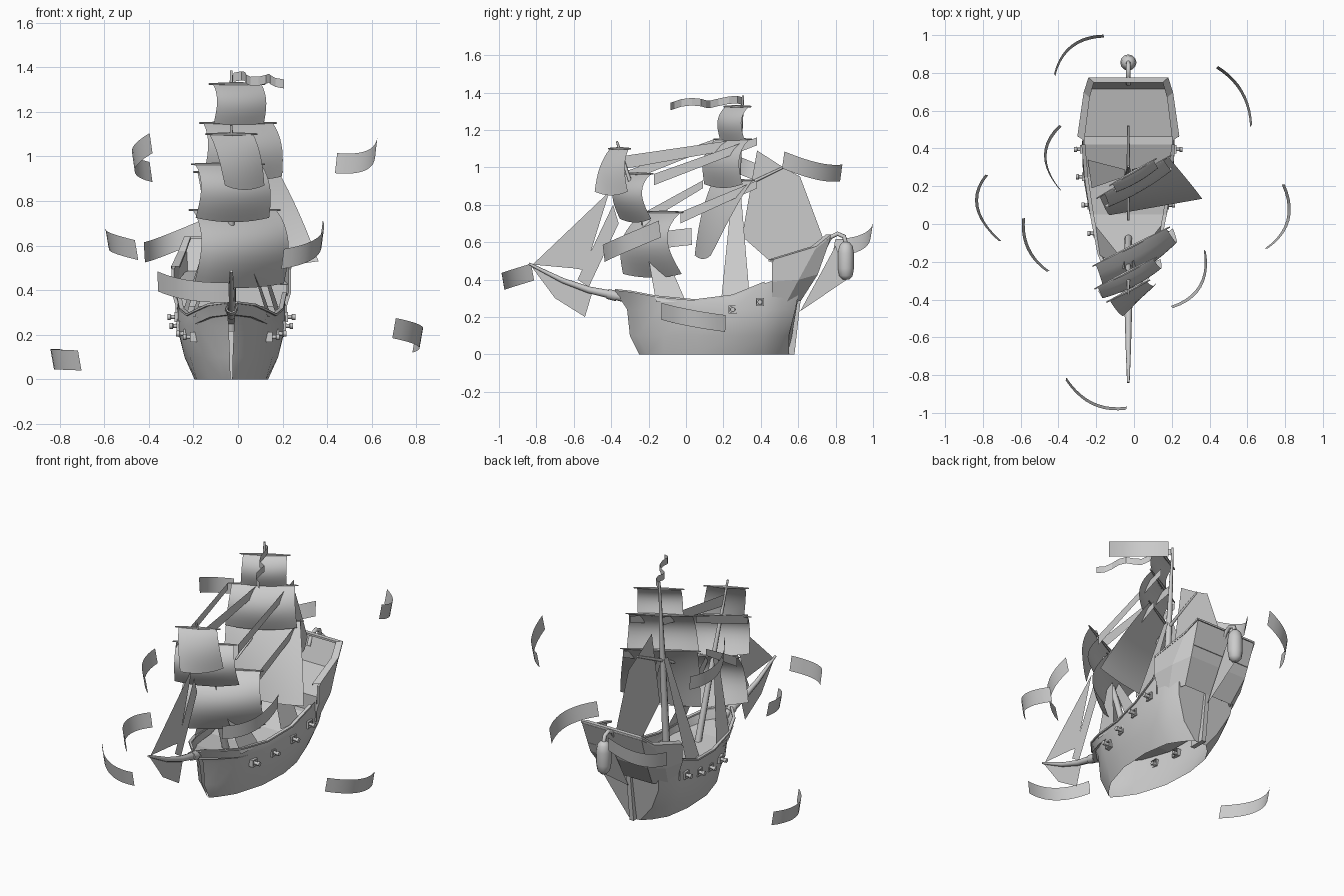
import bpy, math
from mathutils import Vector as V

if "Cube" in bpy.data.objects:
    bpy.data.objects.remove(bpy.data.objects["Cube"])

CX = -0.03  # ship centreline


def mesh(name, verts, faces, smooth=None, thick=0):
    me = bpy.data.meshes.new(name)
    me.from_pydata([tuple(v) for v in verts], [], faces)
    me.update()
    ob = bpy.data.objects.new(name, me)
    bpy.context.collection.objects.link(ob)
    if thick:
        m = ob.modifiers.new("thickness", 'SOLIDIFY')
        m.thickness, m.offset = thick, 0
    if smooth:
        bpy.ops.object.select_all(action='DESELECT')
        bpy.context.view_layer.objects.active = ob
        ob.select_set(True)
        bpy.ops.object.shade_smooth_by_angle(angle=math.radians(smooth))
    return ob


def loft(name, rows, closed=False, caps=False, **kw):
    n = len(rows[0])
    verts = [p for r in rows for p in r]
    faces = []
    for i in range(len(rows) - 1):
        for j in range(n if closed else n - 1):
            k = (j + 1) % n
            faces.append((i*n + j, i*n + k, (i+1)*n + k, (i+1)*n + j))
    if caps:
        faces += [tuple(range(n))[::-1], tuple(range(len(verts) - n, len(verts)))]
    return mesh(name, verts, faces, **kw)


def tube(name, pts, radii, sides=8):
    pts = [V(p) for p in pts]
    rows = []
    for i, p in enumerate(pts):
        d = (pts[min(i+1, len(pts)-1)] - pts[max(i-1, 0)]).normalized()
        a = d.cross(V((1, 0, 0)) if abs(d.x) < 0.9 else V((0, 0, 1))).normalized()
        b = d.cross(a)
        rows.append([p + (a*math.cos(t) + b*math.sin(t)) * radii[i]
                     for t in (2*math.pi*k/sides for k in range(sides))])
    return loft(name, rows, True, True, smooth=50)


def panel(name, pts, x=CX):
    # flat sheet lying in a fore-and-aft plane, points are (y, z)
    return mesh(name, [(x, y, z) for y, z in pts], [tuple(range(len(pts)))])


# Hull, open at the waterline: y at keel, y at rail, half widths (keel, bilge, wale, rail), rail height
ST = [(-.25, -.38, .004, .006, .012, .02, .34),
      (-.21, -.29, .04, .06, .085, .10, .33),
      (-.12, -.16, .10, .125, .15, .155, .305),
      (.06, .05, .155, .185, .205, .195, .285),
      (.26, .25, .165, .21, .24, .225, .31),
      (.42, .42, .14, .20, .245, .24, .38),
      (.50, .52, .09, .17, .23, .24, .41),
      (.55, .62, .04, .12, .19, .21, .42)]
sides = {-1: [], 1: []}
for yb, yt, wb, wm, ww, wt, zt in ST:
    zs = (0, .1, .24, zt)
    ys = (yb, yb + (-.05 if yb < -.2 else 0), yb + (yt-yb)*.5, yt)
    for s in sides:
        sides[s].append([(CX+s*w, y, z) for w, y, z in zip((wb, wm, ww, wt), ys, zs)])
for s in sides:
    loft("hull_side", sides[s], smooth=25)
mesh("hull_transom", sides[-1][-1][::-1] + sides[1][-1], [tuple(range(8))])
deck = [(s[1], s[5]-.005, s[6]-.05) for s in ST[:6]] + [(.46, .235, .33)]
loft("main_deck", [[(CX-w, y, z), (CX+w, y, z)] for y, w, z in deck])
for s in (-1, 1):
    loft("rail", [[(CX+s*(t[5]+dx), t[1], t[6]+dz) for dx, dz in ((-.012, 0), (.008, 0), (.008, .01), (-.012, .01))]
                  for t in ST[:6]], True, True)

# Rudder
mesh("rudder", [(CX+x, y, z) for x in (-.014, .014) for y, z in ((.48, 0), (.58, 0), (.615, .31), (.52, .31))],
     [(0, 1, 2, 3), (7, 6, 5, 4), (0, 4, 5, 1), (1, 5, 6, 2), (2, 6, 7, 3), (3, 7, 4, 0)])

# Stern castle: flaring walls, raised deck and cap rail
low = [(-.225, .46, .27), (-.215, .53, .27), (-.165, .61, .29), (.165, .61, .29), (.215, .53, .27), (.225, .46, .27)]
mid = [(-.262, .46, .39), (-.245, .60, .40), (-.195, .70, .43), (.195, .70, .43), (.245, .60, .40), (.262, .46, .39)]
top = [(-.262, .46, .495), (-.23, .69, .565), (-.205, .77, .63), (.205, .77, .63), (.23, .69, .565), (.262, .46, .495)]
sh = lambda pts, k=1.0, dy=0.0, dz=0.0: [(CX+x*k, y+dy, z+dz) for x, y, z in pts]
loft("stern_castle", [sh(low), sh(mid), sh(top)], thick=.012)
loft("stern_cap_rail", [sh(top, 1.03, .006), sh(top, 1.03, .006, .012), sh(top, .89, -.02, .012), sh(top, .89, -.02)])
mesh("stern_deck", [(CX-.255, .46, .425), (CX+.255, .46, .425), (CX+.2, .73, .49), (CX-.2, .73, .49)], [(0, 1, 2, 3)])
mesh("stern_bulkhead", [(CX-.25, .46, .27), (CX+.25, .46, .27), (CX+.25, .46, .425), (CX-.25, .46, .425)], [(0, 1, 2, 3)])

# Stern lantern on its curved arm, and the flat brace under it
tube("lantern_arm", [(CX, .74, .57), (CX, .77, .625), (CX, .81, .645), (CX, .845, .63), (CX, .855, .59)], [.012]*5)
tube("stern_lantern", [(CX, .855, z) for z in (.40, .42, .46, .54, .58, .60)], [.018, .036, .043, .043, .036, .018], 12)
panel("stern_brace", [(.61, .23), (.86, .40), (.80, .58)])

# Bowsprit, masts
tube("bowsprit", [(CX, -.28, .29), (CX, -.38, .315), (CX, -.52, .345), (CX, -.66, .395), (CX, -.84, .485)],
     [.024, .023, .018, .014, .007])
tube("bowsprit_collar", [(CX, -.37, .312), (CX, -.42, .323)], [.028, .027])
tube("fore_mast", [(CX, -.07, .22), (CX, -.19, .60), (CX, -.37, 1.14)], [.021, .017, .006])
tube("main_mast", [(CX, .23, .24), (CX, .27, .85), (CX, .305, 1.385)], [.023, .018, .006])
tube("lateen_yard", [(CX, .02, .76), (CX, .27, .88), (CX, .52, 1.0)], [.006, .010, .006])


def sail(name, c, yaw, foot_yaw, half_top, half_foot, drop, foot, belly):
    # yard plus a billowing square sail hung beneath it
    a = math.radians(yaw)
    e, n = V((math.cos(a), math.sin(a), 0)), V((math.sin(a), -math.cos(a), 0))
    c, f, N = V(c), V((foot[0], foot[1], 0)), 10
    tube(name + "_yard", [c - e*(half_top+.02), c, c + e*(half_top+.02)], [.004, .009, .004], 6)
    rows = []
    for i in range(N + 1):
        v = i / N
        b = math.radians(yaw + (foot_yaw - yaw) * v)
        w = half_top + (half_foot - half_top) * v
        row = []
        for j in range(N + 1):
            u = 2*j/N - 1
            z = -drop*v - .02*v*(1 - u*u)
            row.append(c + V((math.cos(b), math.sin(b), 0))*w*u + f*v
                       + n*belly*math.sin(math.pi*v**.8)*(1 - .25*u*u) + V((0, 0, z)))
        rows.append(row)
    loft(name + "_sail", rows, smooth=60)


for s in [("fore_course", (-.015, -.12, .76), 27, 38, .21, .255, .33, (.02, -.06), .11),
          ("fore_top", (-.045, -.26, .965), 27, 27, .165, .185, .24, (.02, -.01), .075),
          ("fore_topgallant", (-.03, -.355, 1.10), 27, 45, .11, .125, .23, (.06, -.045), .03),
          ("main_course", (.0, .25, .93), 30, 10, .21, .25, .40, (.115, -.16), .02),
          ("main_top", (.0, .25, 1.15), 30, 30, .18, .205, .24, (.02, -.05), .06),
          ("main_topgallant", (-.005, .275, 1.325), 30, 30, .125, .13, .17, (.01, -.03), .045)]:
    sail(*s)

# Fore-and-aft sails
panel("spanker_sail", [(.30, .63), (.38, 1.09), (.52, 1.0), (.61, .95), (.73, .63), (.70, .56), (.47, .48)])
panel("outer_jib", [(-.82, .48), (-.41, .87), (-.54, .45), (-.60, .46)])
panel("inner_jib", [(-.58, .40), (-.39, .80), (-.36, .70), (-.52, .36)])
panel("bowsprit_sail", [(-.83, .475), (-.70, .30), (-.54, .20), (-.50, .335), (-.66, .39)])

# Flat brace strips between the masts, (x, fore y, fore z, aft y, aft z, depth)
for x, y0, z0, y1, z1, d in [(-.175, -.36, .965, .15, 1.15, .06), (.12, -.17, .965, .38, 1.16, .06),
                             (-.20, -.22, .76, .09, .93, .06), (.17, -.03, .76, .38, .93, .06),
                             (CX, -.34, 1.06, .28, 1.15, .07)]:
    panel("brace_strip", [(y0, z0), (y1, z1), (y1, z1-d*.7), (y0, z0-d)], x)

# Shrouds
for s in (-1, 1):
    for nm, w, ya, yb, zb, yt, zt in (("fore", .18, -.16, .0, .28, -.22, .74), ("main", .215, .19, .34, .31, .27, .90)):
        mesh(nm + "_shroud", [(CX+s*w*.9, ya, zb), (CX+s*w, yb, zb), (CX+s*.02, yt+.02, zt), (CX+s*.02, yt-.02, zt)],
             [(0, 1, 2, 3)])

# Gun ports and cannons
for y, z, w in ((-.05, .19, .175), (.10, .205, .205), (.25, .24, .235), (.395, .28, .245)):
    for s in (-1, 1):
        q = .022
        x0 = CX + s*w
        ring = lambda r, dx: [(x0+s*dx, y+r*i, z+r*j) for i, j in ((-1, -1), (1, -1), (1, 1), (-1, 1))]
        loft("gun_port", [ring(q, -.02), ring(q, .01), ring(q*.65, .01), ring(q*.65, -.01)], True)
        tube("cannon", [(x0 + s*d, y, z) for d in (-.03, .025, .028, .042)], [.012, .009, .014, .013])


# Floating ribbons: two ends and a middle point, with vertical height
def ribbon(a, m, b, h=.09):
    a, m, b = V(a), V(m), V(b)
    out = V((m.x, m.y, 0)).normalized() * .008
    rows = []
    for i in range(11):
        t = i / 10
        p = a*(1-t)*(1-2*t) + m*4*t*(1-t) + b*t*(2*t-1)
        up = V((0, 0, h/2)) + out
        rows.append([p - up, p + up])
    loft("ribbon", rows, smooth=40)


for r in [((-.42, .79, .57), (-.33, .94, .60), (-.16, .995, .67)),
          ((.44, .83, .97), (.57, .70, .98), (.62, .52, 1.04)),
          ((-.39, .52, .93), (-.47, .36, .98), (-.39, .18, 1.06)),
          ((-.78, .26, .09), (-.83, .09, .09), (-.71, -.09, .085)),
          ((.70, -.13, .23), (.815, .02, .195), (.79, .21, .165)),
          ((-.585, .03, .63), (-.56, -.13, .61), (-.455, -.25, .58)),
          ((.375, -.14, .67), (.35, -.33, .59), (.20, -.44, .54)),
          ((-.36, -.82, .44), (-.22, -.95, .40), (-.04, -.975, .39))]:
    ribbon(*r)

# Wavy pennant at the main mast head
rows = []
for i in range(11):
    t = i / 10
    k = .014*math.sin(t*13)
    p = V((-.02 + .22*t + k, .30 - .39*t + k, 1.355 - .02*t + .01*math.sin(t*11)))
    rows.append([p - V((0, 0, .02)), p + V((0, 0, .02))])
loft("pennant", rows)
